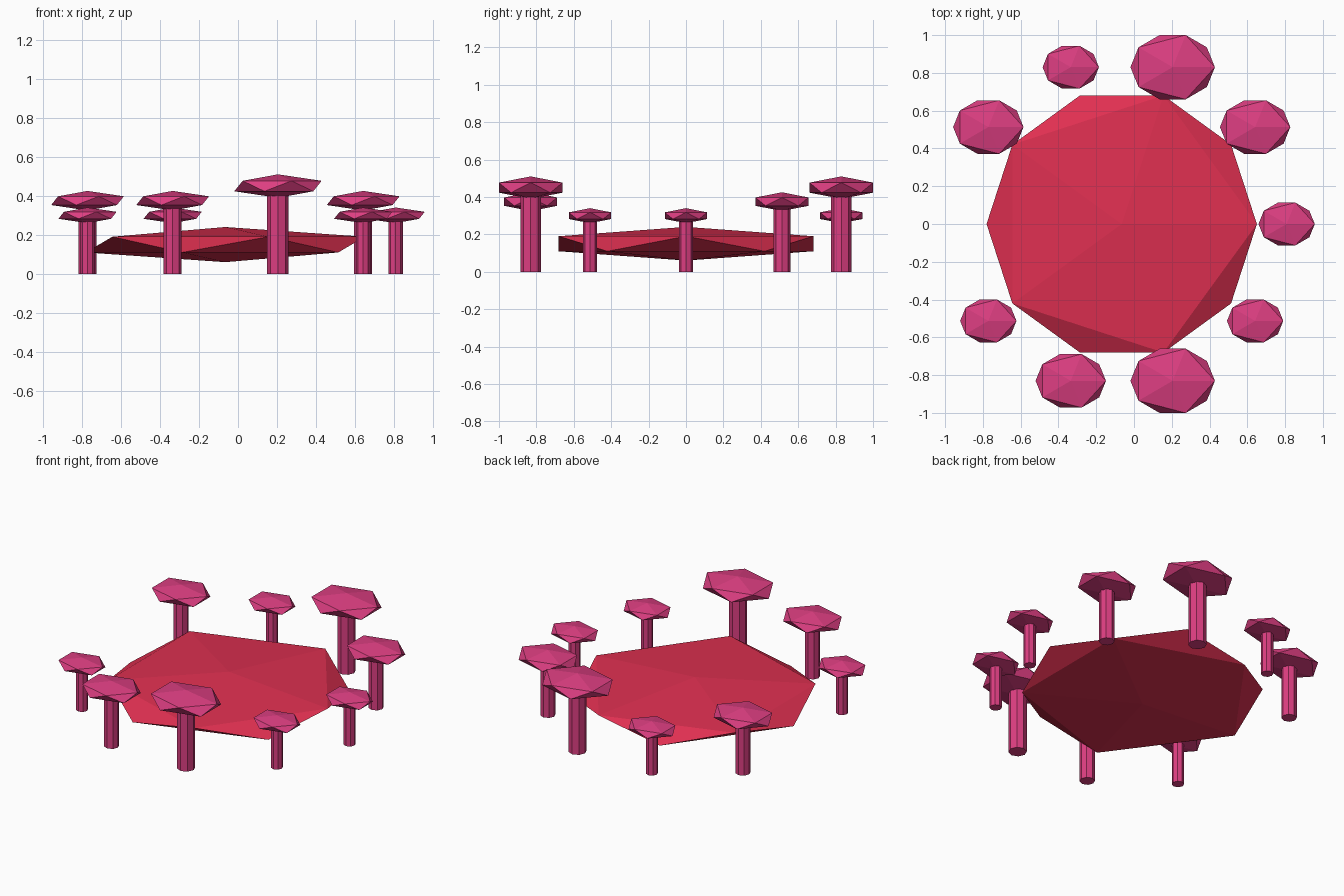
import bpy
import math

if "Cube" in bpy.data.objects:
    bpy.data.objects.remove(bpy.data.objects["Cube"])


def make_material(name, color):
    mat = bpy.data.materials.new(name)
    mat.diffuse_color = (*color, 1.0)
    mat.use_nodes = True
    mat.node_tree.nodes["Principled BSDF"].inputs["Base Color"].default_value = mat.diffuse_color
    return mat


RED = make_material("crimson red", (0.74, 0.029, 0.082))
PINK = make_material("rose pink", (0.72, 0.048, 0.22))
CENTER_X = -0.065
RING_RADIUS = 0.873


def faceted_disc(name, location, scale, mat):
    """Flattened twenty-sided solid."""
    bpy.ops.mesh.primitive_ico_sphere_add(subdivisions=1, radius=1, location=location)
    obj = bpy.context.object
    obj.name = name
    obj.scale = scale
    obj.data.materials.append(mat)
    return obj


def stool(label, angle, size):
    """Faceted seat on a straight post; every measure follows the size."""
    a = math.radians(angle)
    x = CENTER_X + RING_RADIUS * math.cos(a)
    y = RING_RADIUS * math.sin(a)
    height = 0.3 * size
    faceted_disc("seat_" + label, (x, y, height),
                 (size / 6, size * 0.1333, size * 0.04), PINK)
    bpy.ops.mesh.primitive_cylinder_add(vertices=8, radius=0.0367 * size,
                                        depth=height, location=(x, y, height / 2))
    post = bpy.context.object
    post.name = "post_" + label
    post.data.materials.append(PINK)


# Wide central slab
faceted_disc("central_slab", (CENTER_X, 0, 0.15), (0.8, 0.8, 0.09), RED)

# Ring of nine stools, with a gap on the left
sizes = [1.0, 1.25, 1.5, 1.0, 1.25, 1.0, 1.25, 1.5, 1.0]
steps = [0, 1, 2, 3, 4, 6, 7, 8, 9]
for i, (step, size) in enumerate(zip(steps, sizes)):
    stool(str(i + 1), step * 36, size)
